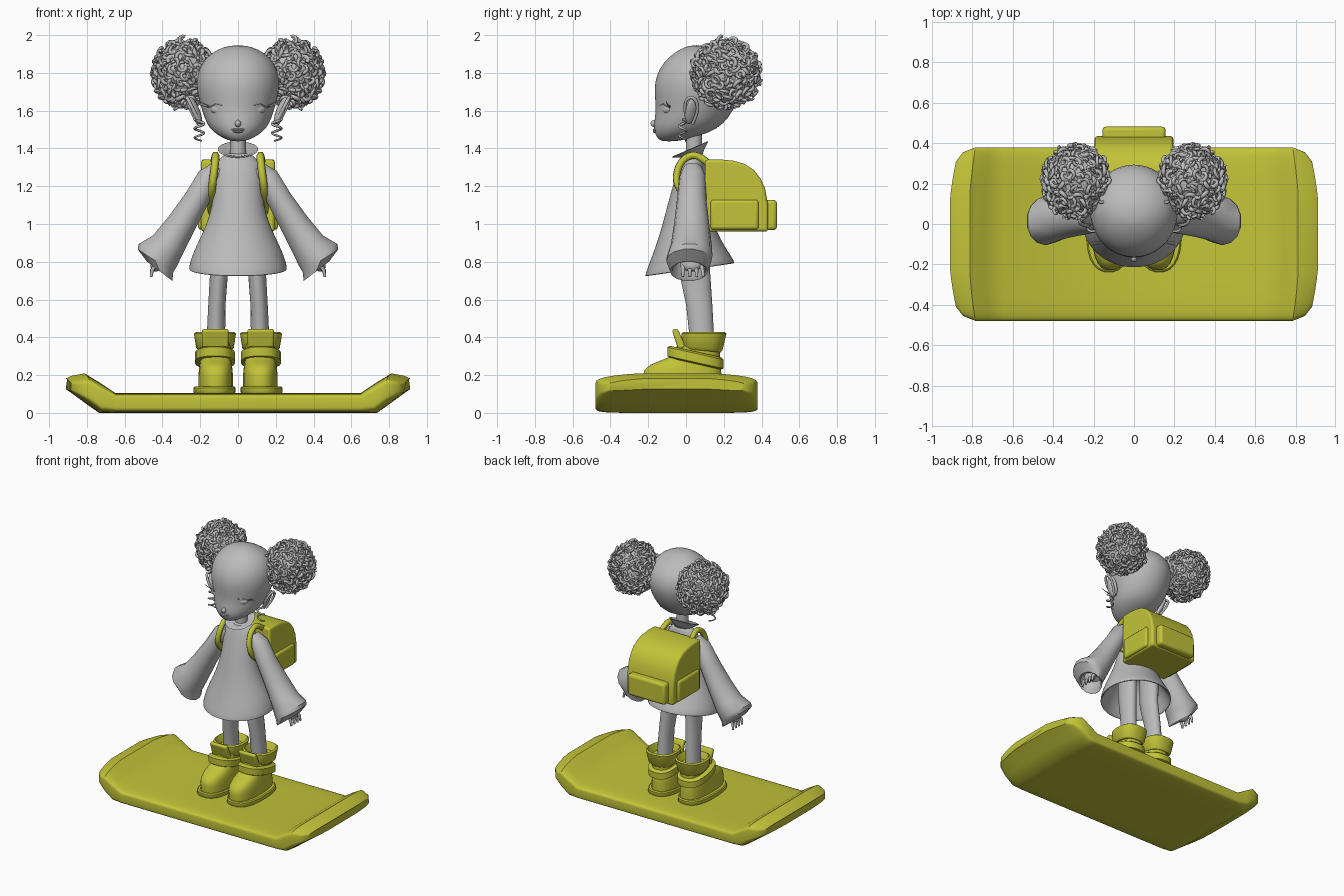
import bpy, bmesh, math, random
from mathutils import Vector, Euler

random.seed(4)
if "Cube" in bpy.data.objects:
    bpy.data.objects.remove(bpy.data.objects["Cube"])


def material(name, rgb):
    m = bpy.data.materials.new(name)
    m.use_nodes = True
    m.diffuse_color = (*rgb, 1)
    m.node_tree.nodes["Principled BSDF"].inputs["Base Color"].default_value = (*rgb, 1)
    return m


GREY = material("soft grey", (0.5, 0.5, 0.5))
YELLOW = material("olive yellow", (0.54, 0.55, 0.04))


def finish(name, mesh, mat, mirror=False, subsurf=0, bevel=0, angle=40):
    mesh.materials.clear()
    mesh.materials.append(mat)
    mesh.shade_smooth()
    mesh.set_sharp_from_angle(angle=math.radians(angle))
    ob = bpy.data.objects.new(name, mesh)
    bpy.context.collection.objects.link(ob)
    if mirror:
        ob.modifiers.new("mirror", "MIRROR").use_mirror_merge = False
    if subsurf:
        mod = ob.modifiers.new("smooth", "SUBSURF")
        mod.levels = mod.render_levels = subsurf
    if bevel:
        mod = ob.modifiers.new("round", "BEVEL")
        mod.width, mod.segments = bevel, 3
        mod.limit_method = "ANGLE"
    return ob


def loft(name, rings, mat, sides=24, power=2, warp=None, **kw):
    """Skin rings of (x, y, z, rx, ry, pitch, roll)."""
    bm, loops = bmesh.new(), []
    for x, y, z, rx, ry, *turn in rings:
        pitch, roll = (list(turn) + [0, 0])[:2]
        rot = Euler((pitch, roll, 0))
        loop = []
        for i in range(sides):
            a = math.tau * (i + 0.5) / sides
            c, s = math.cos(a), math.sin(a)
            p = Vector((rx * math.copysign(abs(c) ** (2 / power), c),
                        ry * math.copysign(abs(s) ** (2 / power), s), 0))
            p.rotate(rot)
            p += Vector((x, y, z))
            loop.append(bm.verts.new(warp(p) if warp else p))
        loops.append(loop)
    for a, b in zip(loops, loops[1:]):
        for i in range(sides):
            j = (i + 1) % sides
            bm.faces.new((a[i], a[j], b[j], b[i]))
    bm.faces.new(loops[0][::-1])
    bm.faces.new(loops[-1])
    bmesh.ops.recalc_face_normals(bm, faces=bm.faces)
    mesh = bpy.data.meshes.new(name)
    bm.to_mesh(mesh)
    bm.free()
    return finish(name, mesh, mat, **kw)


def span(x, rows):
    """Rings from (z, half width, front y, back y)."""
    return [(x, (f + b) / 2, z, w, (b - f) / 2) for z, w, f, b in rows]


def slab(name, profile, x0, x1, mat, **kw):
    """Extrude a (y, z) outline across x."""
    bm = bmesh.new()
    a = [bm.verts.new((x0, y, z)) for y, z in profile]
    face = bm.faces.new(a)
    out = bmesh.ops.extrude_face_region(bm, geom=[face])
    bmesh.ops.translate(bm, vec=(x1 - x0, 0, 0),
                        verts=[v for v in out["geom"] if isinstance(v, bmesh.types.BMVert)])
    bmesh.ops.recalc_face_normals(bm, faces=bm.faces)
    mesh = bpy.data.meshes.new(name)
    bm.to_mesh(mesh)
    bm.free()
    return finish(name, mesh, mat, **kw)


def box(y0, y1, z0, z1):
    return [(y0, z0), (y1, z0), (y1, z1), (y0, z1)]


def ball(name, loc, size, mat, turn=(0, 0, 0), **kw):
    bm = bmesh.new()
    bmesh.ops.create_uvsphere(bm, u_segments=24, v_segments=14, radius=1)
    rot = Euler(turn)
    for v in bm.verts:
        p = Vector([c * s for c, s in zip(v.co, size)])
        p.rotate(rot)
        v.co = p + Vector(loc)
    mesh = bpy.data.meshes.new(name)
    bm.to_mesh(mesh)
    bm.free()
    return finish(name, mesh, mat, **kw)


def cord(name, strands, radius, mat, tip=1.0, smooth=False, **kw):
    """Round cords along point lists, narrowing to the tip."""
    cu = bpy.data.curves.new(name, "CURVE")
    cu.dimensions = "3D"
    cu.bevel_depth, cu.bevel_resolution, cu.use_fill_caps = radius, 1, True
    for pts in strands:
        sp = cu.splines.new("NURBS" if smooth else "POLY")
        sp.points.add(len(pts) - 1)
        for i, p in enumerate(pts):
            sp.points[i].co = (*p, 1)
            sp.points[i].radius = 1 + (tip - 1) * i / (len(pts) - 1)
        if smooth:
            sp.order_u, sp.use_endpoint_u, sp.resolution_u = 3, True, 5
    temp = bpy.data.objects.new(name + " path", cu)
    mesh = bpy.data.meshes.new_from_object(temp)
    bpy.data.objects.remove(temp)
    return finish(name, mesh, mat, angle=70, **kw)


# Board with upturned, rounded ends
def bend_end(p):
    t = max(0, abs(p.x) - 0.65) / 0.27
    v = ((p.y + 0.05) / 0.43) ** 2
    return Vector((p.x - math.copysign(0.055 * t * v, p.x), p.y, p.z * (1 - 0.2 * t * v)))


half = [(0.65, 0, 0.105, 0.43), (0.74, 0, 0.165, 0.43), (0.82, 0.056, 0.215, 0.43),
        (0.89, 0.108, 0.203, 0.405), (0.92, 0.13, 0.188, 0.36)]
stations = [(-x, *r) for x, *r in half[::-1]] + half
loft("board", [(x, -0.05, (lo + hi) / 2, (hi - lo) / 2, w, 0, math.pi / 2)
               for x, lo, hi, w in stations], YELLOW, sides=48, power=7, warp=bend_end)

# Boots
loft("boot_soles", span(0.125, [(0.1, 0.105, -0.23, 0.195), (0.11, 0.112, -0.238, 0.203),
     (0.133, 0.112, -0.238, 0.203), (0.14, 0.105, -0.23, 0.195)]), YELLOW, power=2.6, mirror=True)
loft("boot_bodies", span(0.118, [(0.13, 0.092, -0.225, 0.19), (0.19, 0.092, -0.23, 0.19),
     (0.225, 0.09, -0.222, 0.187), (0.255, 0.086, -0.19, 0.183), (0.275, 0.083, -0.14, 0.18),
     (0.3, 0.082, -0.08, 0.18), (0.37, 0.083, -0.04, 0.18)]), YELLOW, power=2.5, mirror=True)
loft("boot_straps", [(0.122, 0.05, z, r, r + 0.048, -0.22) for z, r in
     ((0.26, 0.09), (0.268, 0.106), (0.315, 0.106), (0.325, 0.09))], YELLOW, power=2.5, mirror=True)
loft("boot_cuffs", [(0.122, 0.085, 0.33, 0.085, 0.1, -0.1), (0.122, 0.085, 0.345, 0.1, 0.11, -0.1),
     (0.122, 0.095, 0.42, 0.112, 0.12), (0.122, 0.095, 0.428, 0.1, 0.11),
     (0.122, 0.09, 0.38, 0.075, 0.085)], YELLOW, power=2.5, mirror=True)
slab("boot_tongues", [(-0.04, 0.33), (-0.075, 0.44), (-0.045, 0.447), (0.0, 0.35)],
     0.05, 0.19, YELLOW, mirror=True, bevel=0.012)

# Legs
loft("legs", [(0.1, 0.045, 1, 0.055, 0.085), (0.1, 0.045, 0.75, 0.048, 0.083),
     (0.112, 0.07, 0.57, 0.046, 0.07), (0.118, 0.087, 0.36, 0.05, 0.064)], GREY, mirror=True)

# Dress, open below
loft("dress", [(0, 0.015, 1, 0.13, 0.1), (0, 0.02, 0.8, 0.235, 0.205, 0.13),
     (0, 0.02, 0.757, 0.248, 0.228, 0.146), (0, 0.02, 0.755, 0.262, 0.242, 0.146),
     (0, 0.02, 0.785, 0.259, 0.232, 0.14),
     (0, 0.015, 0.86, 0.234, 0.192, 0.1), (0, 0.012, 0.95, 0.188, 0.152, 0.05),
     (0, 0.01, 1.05, 0.148, 0.121), (0, 0.013, 1.15, 0.129, 0.098),
     (0, 0.025, 1.25, 0.127, 0.08), (0, 0.033, 1.31, 0.122, 0.068),
     (0, 0.037, 1.345, 0.1, 0.056), (0, 0.04, 1.38, 0.06, 0.048)], GREY, sides=32, subsurf=1, angle=80)
loft("collar", [(0, 0.04, 1.36, 0.06, 0.05, 0.2), (0, 0.033, 1.375, 0.08, 0.07, 0.35),
     (0, 0.022, 1.395, 0.107, 0.106, 0.41), (0, 0.022, 1.398, 0.098, 0.098, 0.41),
     (0, 0.035, 1.375, 0.05, 0.05, 0.3)], GREY, angle=60)
loft("neck", [(0, 0.042, z, 0.042, 0.043) for z in (1.34, 1.56)], GREY)

# Sleeves and hands
loft("sleeves", [(0.1, 0.035, 1.295, 0.045, 0.05, 0, -0.7), (0.15, 0.035, 1.25, 0.065, 0.07, 0, -0.52),
     (0.22, 0.03, 1.13, 0.068, 0.078, 0, -0.51), (0.3, 0.03, 1, 0.08, 0.093, 0, -0.51),
     (0.37, 0.028, 0.893, 0.095, 0.108, 0, -0.51), (0.425, 0.02, 0.835, 0.12, 0.12, 0, -0.53),
     (0.437, 0.015, 0.805, 0.115, 0.12, 0, -0.58), (0.415, 0.015, 0.75, 0.087, 0.1, 0, -0.65),
     (0.413, 0.015, 0.757, 0.075, 0.088, 0, -0.65), (0.4, 0.02, 0.83, 0.07, 0.08, 0, -0.55)],
     GREY, sides=14, mirror=True)
ball("hands", (0.425, 0.03, 0.795), (0.035, 0.06, 0.05), GREY, (0, -0.5, 0), mirror=True)
cord("fingers", [[(0.43, y, 0.79), (0.455, y * 1.1, 0.755), (0.46, y * 1.15, 0.72)]
     for y in (-0.015, 0.018, 0.05, 0.08)], 0.014, GREY, tip=0.5, mirror=True)

# Head and face
loft("head", span(0, [(1.437, 0.035, -0.13, -0.05), (1.455, 0.08, -0.152, 0.03),
     (1.485, 0.13, -0.168, 0.13), (1.53, 0.168, -0.172, 0.2), (1.6, 0.19, -0.158, 0.252),
     (1.68, 0.214, -0.167, 0.288), (1.75, 0.222, -0.167, 0.3), (1.82, 0.21, -0.144, 0.282),
     (1.88, 0.172, -0.098, 0.235), (1.925, 0.112, -0.035, 0.155), (1.947, 0.035, 0.02, 0.09)]),
     GREY, sides=32, subsurf=1, angle=80)
ball("nose", (0, -0.168, 1.532), (0.016, 0.02, 0.018), GREY)
for z, w in ((1.5, 0.036), (1.489, 0.028)):
    ball("lip", (0, -0.16, z), (w, 0.016, 0.007), GREY)
ball("eyes", (0.105, -0.1, 1.605), (0.044, 0.025, 0.026), GREY, (0, -0.1, 0.45), mirror=True)
cord("eyelids", [[(0.055, -0.148, 1.605), (0.085, -0.138, 1.63), (0.12, -0.12, 1.635),
     (0.155, -0.085, 1.617), (0.2, -0.085, 1.63)],
     [(0.15, -0.09, 1.622), (0.18, -0.1, 1.637), (0.205, -0.105, 1.65)]],
     0.004, GREY, tip=0.4, mirror=True)

# Ears and curly earrings
ball("ears", (0.225, 0.03, 1.6), (0.018, 0.036, 0.078), GREY, (0, 0.42, 0.45), mirror=True)
cord("ear_rims", [[(0.205, 0.01, 1.54), (0.235, -0.01, 1.6), (0.265, 0.0, 1.66), (0.275, 0.03, 1.675),
     (0.268, 0.062, 1.645), (0.24, 0.06, 1.58), (0.21, 0.035, 1.53)]],
     0.009, GREY, smooth=True, mirror=True)
cord("earrings", [[(0.205 + 0.026 * math.cos(i * 0.7), -0.018 + 0.02 * math.sin(i * 0.7),
     1.555 - 0.0055 * i) for i in range(22)]], 0.008, GREY, tip=0.6, mirror=True)

# Hair puffs: round cores covered in small coils
center = Vector((0.287, 0.212, 1.798))
ball("puff_cores", center, (0.15, 0.165, 0.165), GREY, mirror=True)
coils, count = [], 230
for k in range(count):
    h = 1 - 2 * (k + 0.5) / count
    a = k * math.pi * (3 - math.sqrt(5))
    n = Vector((math.cos(a) * math.sqrt(1 - h * h), math.sin(a) * math.sqrt(1 - h * h), h))
    tilt = n + Vector([random.uniform(-0.8, 0.8) for _ in range(3)])
    u = tilt.orthogonal().normalized()
    v = tilt.cross(u).normalized()
    r, start = random.uniform(0.017, 0.025), random.uniform(0, math.tau)
    mid = n * random.uniform(0.16, 0.175)
    pts = []
    for i in range(10):
        b = start + i * 0.62
        p = mid + (u * math.cos(b) + v * math.sin(b)) * r + n * (0.002 * i - 0.008)
        pts.append(center + Vector((p.x * 0.92, p.y, p.z)))
    coils.append(pts)
cord("puff_curls", coils, 0.0125, GREY, tip=0.6, mirror=True)

# Backpack
slab("backpack", [(0.1, 0.96), (0.435, 0.96), (0.435, 1.1), (0.418, 1.19), (0.395, 1.24),
     (0.36, 1.285), (0.31, 1.318), (0.25, 1.335), (0.18, 1.342), (0.1, 1.34)],
     -0.195, 0.195, YELLOW, bevel=0.015)
slab("back_pocket", box(0.41, 0.482, 0.967, 1.128), -0.157, 0.157, YELLOW, bevel=0.02)
slab("side_pockets", box(0.13, 0.385, 0.97, 1.128), 0.17, 0.212, YELLOW, mirror=True, bevel=0.016)
cord("shoulder_straps", [[(0.13, 0.14, 1.3), (0.122, 0.09, 1.35), (0.118, 0.03, 1.37),
     (0.12, -0.03, 1.33), (0.13, -0.055, 1.25), (0.138, -0.04, 1.19), (0.145, 0.02, 1.13),
     (0.14, 0.13, 1.05)]], 0.021, YELLOW, smooth=True, mirror=True)
